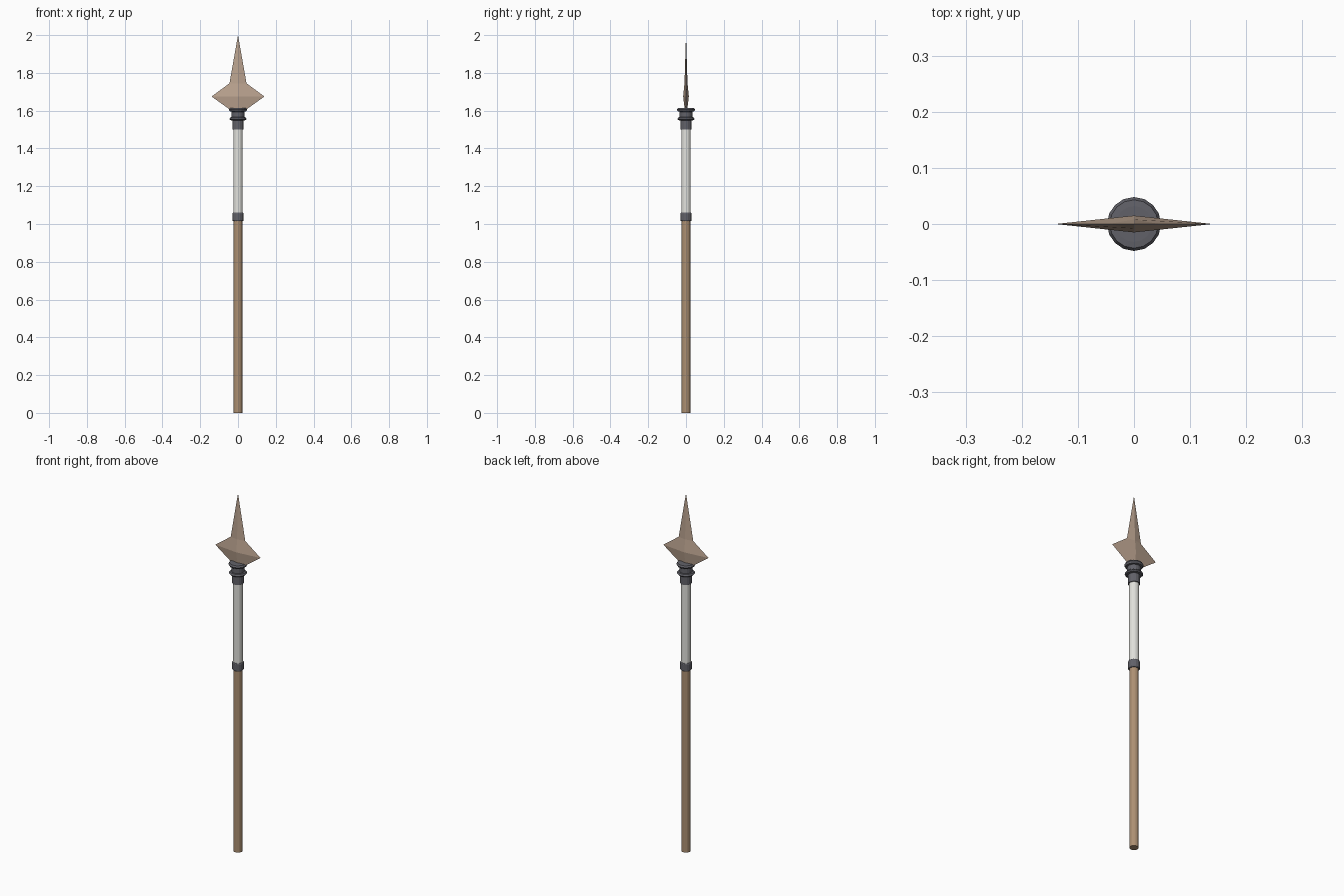
import bpy, bmesh, math

if "Cube" in bpy.data.objects:
    bpy.data.objects.remove(bpy.data.objects["Cube"])

SIDES = 16


def material(name, color):
    m = bpy.data.materials.new(name)
    m.diffuse_color = (*color, 1)
    m.use_nodes = True
    m.node_tree.nodes["Principled BSDF"].inputs["Base Color"].default_value = m.diffuse_color
    return m


def finish(name, bm, mat):
    bmesh.ops.recalc_face_normals(bm, faces=bm.faces[:])
    me = bpy.data.meshes.new(name)
    bm.to_mesh(me)
    bm.free()
    me.materials.append(mat)
    ob = bpy.data.objects.new(name, me)
    bpy.context.collection.objects.link(ob)
    return ob


def lathe(name, profile, mat):
    """Capped solid of revolution from (radius, z) points."""
    bm = bmesh.new()
    rings = [[bm.verts.new((r * math.cos(2 * math.pi * i / SIDES),
                            r * math.sin(2 * math.pi * i / SIDES), z))
              for i in range(SIDES)] for r, z in profile]
    for a, b in zip(rings, rings[1:]):
        for i in range(SIDES):
            j = (i + 1) % SIDES
            bm.faces.new((a[i], a[j], b[j], b[i]))
    bm.faces.new(rings[0])
    bm.faces.new(rings[-1])
    return finish(name, bm, mat)


wood = material("wood", (0.42, 0.28, 0.17))
cloth = material("wrap", (0.75, 0.75, 0.71))
iron = material("iron", (0.12, 0.12, 0.14))
bronze = material("bronze", (0.50, 0.37, 0.28))

# Shaft, grip and collars
lathe("wooden_shaft", [(0.023, 0), (0.023, 1.03)], wood)
lathe("grip_wrap", [(0.025, 1.04), (0.025, 1.52)], cloth)
lathe("lower_collar", [(0.027, 1.015), (0.03, 1.02), (0.03, 1.055), (0.027, 1.06)], iron)
lathe("upper_collar", [
    (0.03, 1.50), (0.03, 1.548), (0.041, 1.55), (0.046, 1.556),
    (0.041, 1.564), (0.034, 1.566), (0.034, 1.594), (0.043, 1.596),
    (0.048, 1.605), (0.043, 1.614), (0.032, 1.615)], iron)

# Blade: sections of (half width, half thickness, z), each a flat diamond
bm = bmesh.new()
sections = [(0.035, 0.006, 1.60), (0.14, 0.015, 1.675), (0.045, 0.008, 1.745)]
rings = [[bm.verts.new(p) for p in
          ((w, 0, z), (0, t, z), (-w, 0, z), (0, -t, z))]
         for w, t, z in sections]
for a, b in zip(rings, rings[1:]):
    for i in range(4):
        j = (i + 1) % 4
        bm.faces.new((a[i], a[j], b[j], b[i]))
tip = bm.verts.new((0, 0, 2))
for i in range(4):
    bm.faces.new((rings[-1][i], rings[-1][(i + 1) % 4], tip))
bm.faces.new(rings[0])
finish("spear_blade", bm, bronze)
